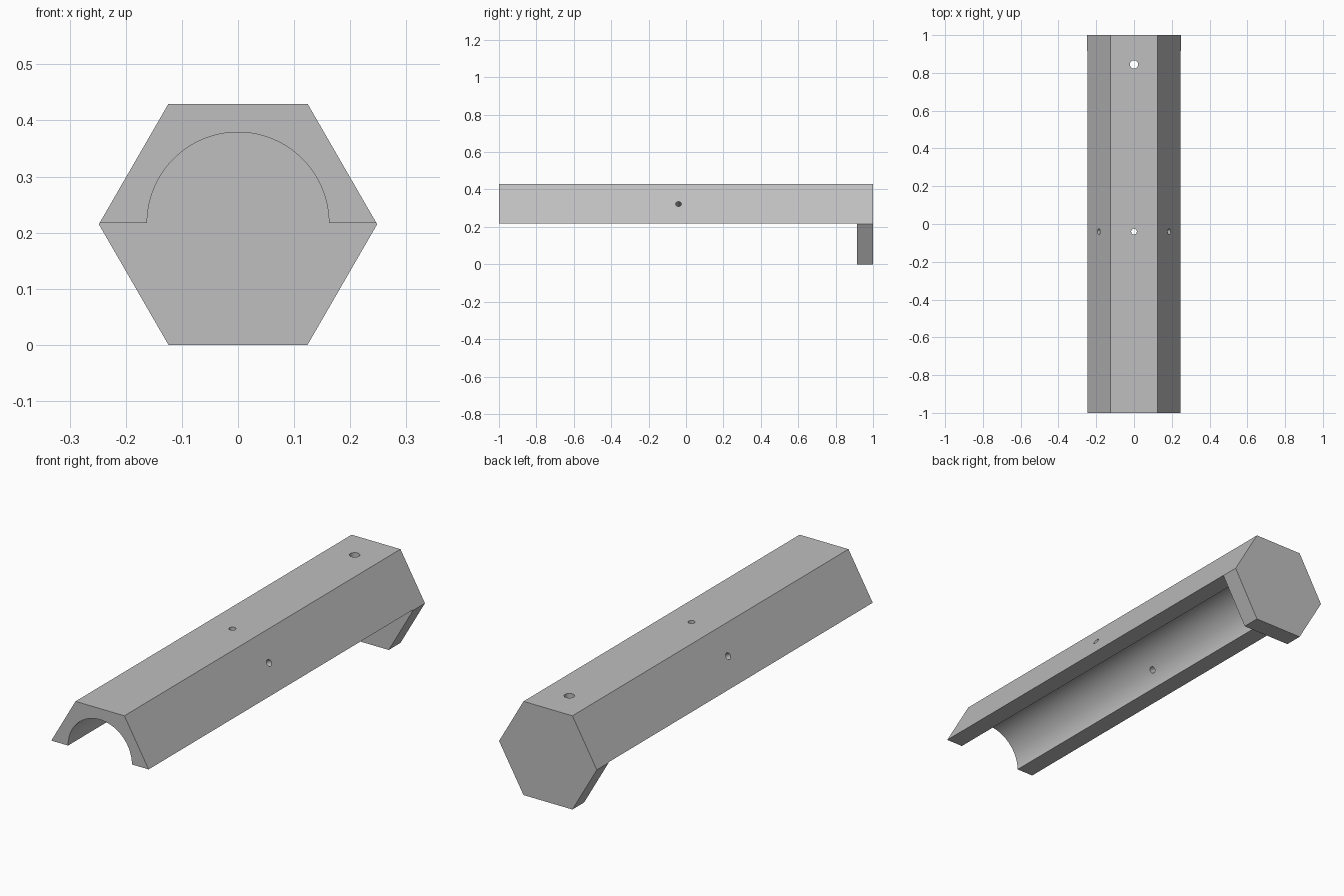
import bpy
import bmesh
from math import cos, sin, pi, radians
from mathutils import Vector

cube = bpy.data.objects.get("Cube")
if cube:
    bpy.data.objects.remove(cube, do_unlink=True)

HEX_R, MID_Z = 0.248, 0.215
BORE_R, SPLIT_Z = 0.162, 0.217
CAP_Y = 0.915

grey = bpy.data.materials.new("plain grey")
grey.use_nodes = True
colour = (0.52, 0.52, 0.52, 1)
grey.diffuse_color = colour
grey.node_tree.nodes["Principled BSDF"].inputs["Base Color"].default_value = colour


def prism(name, profile, y0, y1):
    """Extrude an x-z profile along y."""
    bm = bmesh.new()
    face = bm.faces.new([bm.verts.new((x, y0, z)) for x, z in profile])
    new = bmesh.ops.extrude_face_region(bm, geom=[face])["geom"]
    verts = [v for v in new if isinstance(v, bmesh.types.BMVert)]
    bmesh.ops.translate(bm, verts=verts, vec=(0, y1 - y0, 0))
    bmesh.ops.recalc_face_normals(bm, faces=bm.faces)
    mesh = bpy.data.meshes.new(name)
    bm.to_mesh(mesh)
    bm.free()
    obj = bpy.data.objects.new(name, mesh)
    bpy.context.collection.objects.link(obj)
    mesh.materials.append(grey)
    return obj


def cut(target, cutter):
    """Subtract the cutter, then discard it."""
    cutter.hide_render = True
    mod = target.modifiers.new("cut", 'BOOLEAN')
    mod.operation, mod.solver, mod.object = 'DIFFERENCE', 'EXACT', cutter
    bpy.ops.object.select_all(action='DESELECT')
    bpy.context.view_layer.objects.active = target
    target.select_set(True)
    bpy.ops.object.modifier_apply(modifier=mod.name)
    bpy.data.objects.remove(cutter, do_unlink=True)


def drill(target, y, radius, angle):
    """Drill from the bore axis outwards at an angle from +x."""
    direction = Vector((cos(angle), 0, sin(angle)))
    bpy.ops.mesh.primitive_cylinder_add(
        vertices=32, radius=radius, depth=0.3,
        location=Vector((0, y, MID_Z)) + direction * 0.2,
        rotation=direction.to_track_quat('Z', 'Y').to_euler())
    hole = bpy.context.object
    hole.data.materials.append(grey)
    cut(target, hole)


# Hexagonal bar
hexagon = [(HEX_R * cos(i * pi / 3), MID_Z + HEX_R * sin(i * pi / 3)) for i in range(6)]
bar = prism("hexagonal_half_tube", hexagon, -1, 1)

# Remove the lower half and the bore, leaving a solid end cap
arch = [(BORE_R * cos(i * pi / 64), SPLIT_Z + BORE_R * sin(i * pi / 64)) for i in range(65)]
trough = arch + [(-0.4, SPLIT_Z), (-0.4, -0.2), (0.4, -0.2), (0.4, SPLIT_Z)]
cut(bar, prism("trough_cutter", trough, -1.2, CAP_Y))

# Three middle holes, one per face, and a larger one near the cap
for degrees in (30, 90, 150):
    drill(bar, -0.04, 0.015, radians(degrees))
drill(bar, 0.845, 0.022, pi / 2)

# Smooth bore with sharp edges
bpy.context.view_layer.objects.active = bar
bar.select_set(True)
bpy.ops.object.shade_smooth_by_angle(angle=radians(25))
